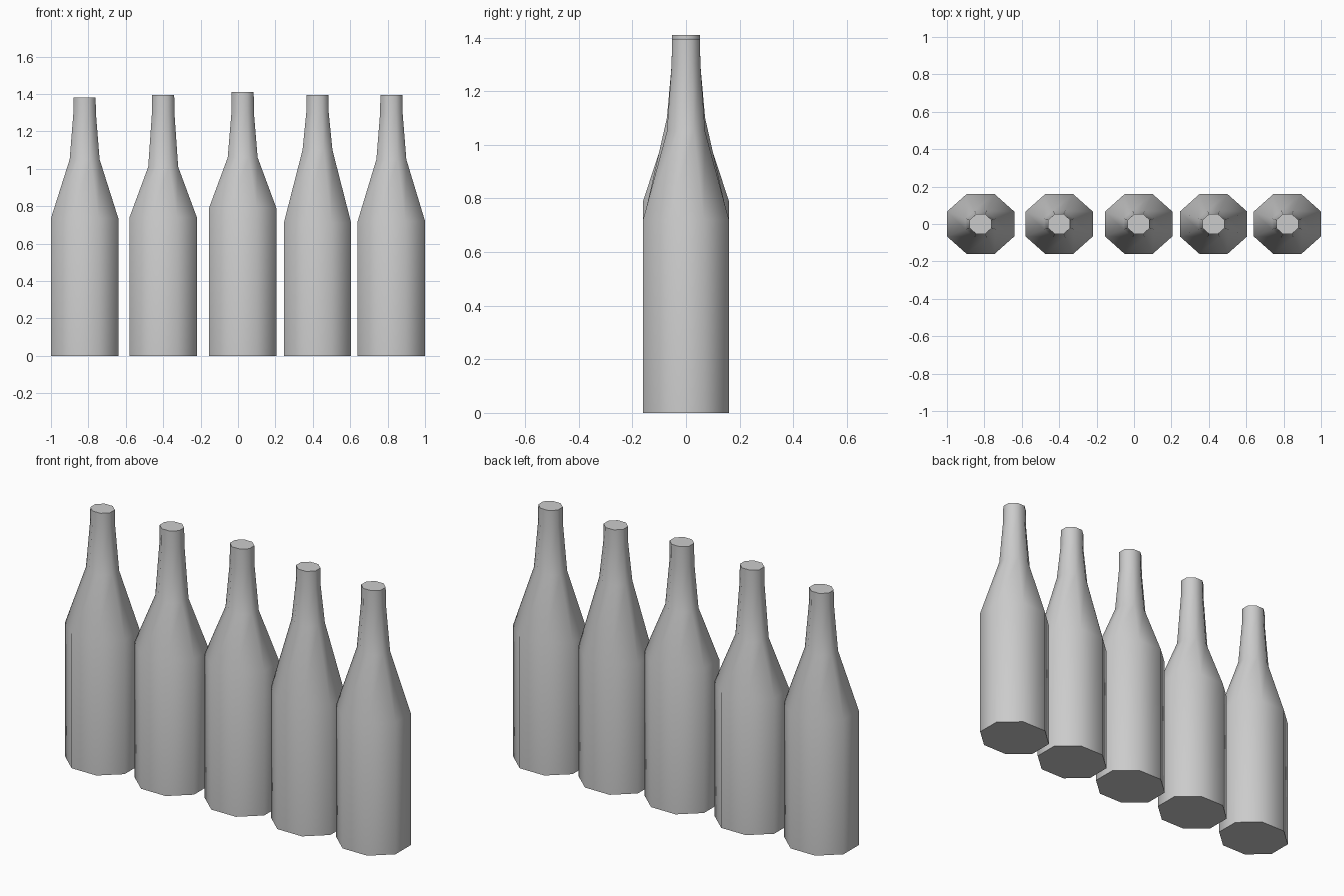
import bpy, bmesh, math

cube = bpy.data.objects.get("Cube")
if cube:
    bpy.data.objects.remove(cube, do_unlink=True)

# Single plain grey for every bottle
grey = bpy.data.materials.new("bottle_grey")
grey.use_nodes = True
colour = (0.6, 0.6, 0.6, 1)
grey.diffuse_color = colour
grey.node_tree.nodes["Principled BSDF"].inputs["Base Color"].default_value = colour

SIDES = 8
DEPTH = 0.89                                  # bottles are slightly flattened in y
FLAT = math.cos(math.pi / SIDES)              # flat half-width to corner radius


def make_bottle(name, x, shoulder, neck, top):
    """Loft an octagonal body, shoulder, tapering neck and straight mouth."""
    profile = [(0.18, 0), (0.18, shoulder), (0.08, neck), (0.06, 1.3), (0.059, top)]
    bm = bmesh.new()
    rings = []
    for half, z in profile:
        r = half / FLAT
        angles = [(i + 0.5) * math.tau / SIDES for i in range(SIDES)]
        rings.append([bm.verts.new((r * math.cos(a), r * DEPTH * math.sin(a), z)) for a in angles])
    for low, high in zip(rings, rings[1:]):
        for i in range(SIDES):
            j = (i + 1) % SIDES
            bm.faces.new((low[i], low[j], high[j], high[i]))
    bm.faces.new(rings[0][::-1])              # base
    bm.faces.new(rings[-1])                   # closed mouth
    mesh = bpy.data.meshes.new(name)
    bm.to_mesh(mesh)
    bm.free()
    mesh.materials.append(grey)
    bottle = bpy.data.objects.new(name, mesh)
    bottle.location.x = x
    bpy.context.collection.objects.link(bottle)
    bpy.ops.object.select_all(action='DESELECT')
    bottle.select_set(True)
    bpy.context.view_layer.objects.active = bottle
    bpy.ops.object.shade_smooth_by_angle(angle=math.radians(60))


# Row of five bottles: name, x, shoulder height, neck height, total height
make_bottle("bottle_far_right", -0.82, 0.735, 1.05, 1.38)
make_bottle("bottle_right", -0.40, 0.74, 1.01, 1.395)
make_bottle("bottle_middle", 0.025, 0.79, 1.06, 1.41)
make_bottle("bottle_left", 0.425, 0.71, 1.10, 1.395)
make_bottle("bottle_far_left", 0.82, 0.72, 1.05, 1.395)
